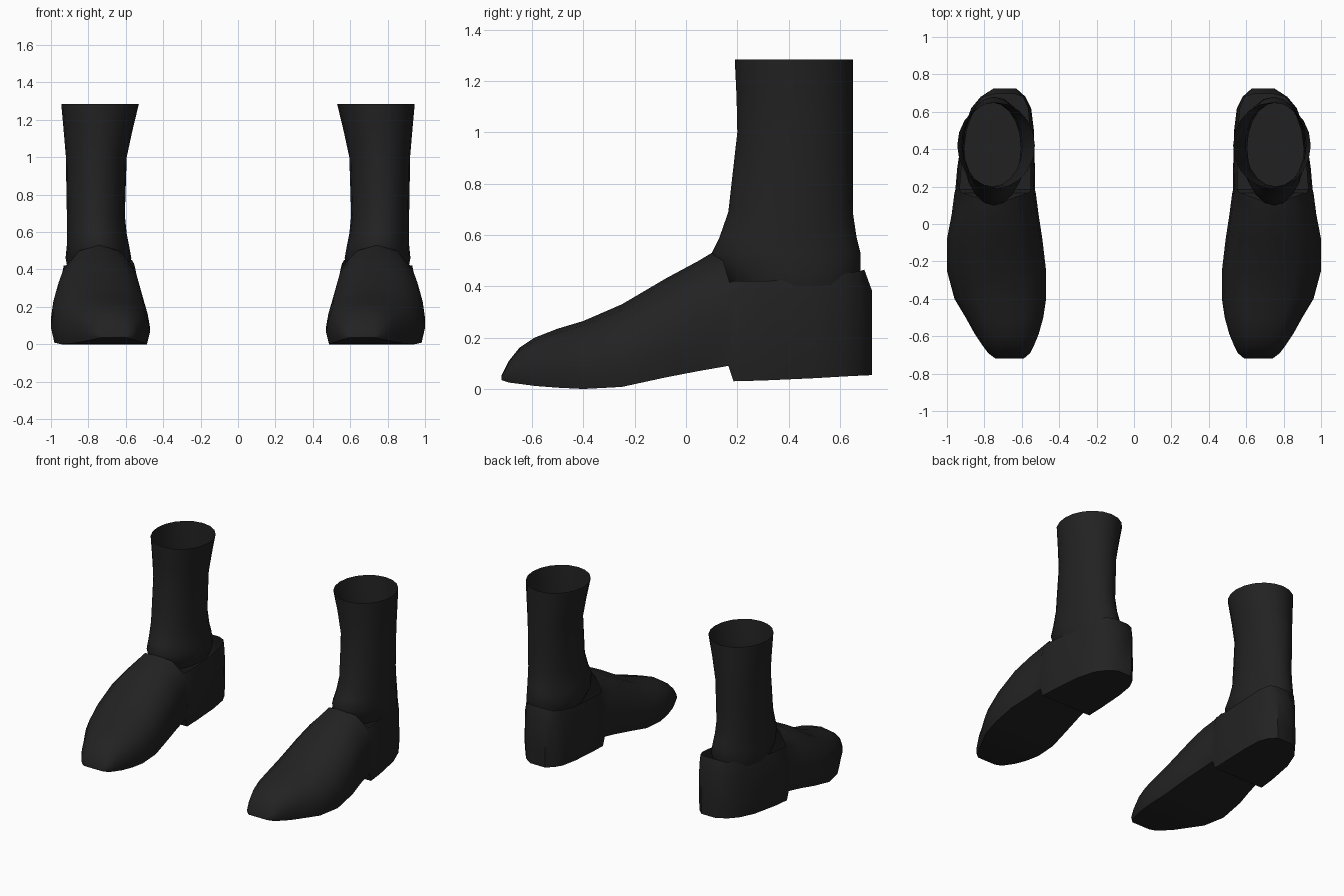
import bpy, bmesh, math

default_cube = bpy.data.objects.get("Cube")
if default_cube:
    bpy.data.objects.remove(default_cube, do_unlink=True)

# One soft black for leather and knit
black = bpy.data.materials.new("soft_black")
black.use_nodes = True
colour = (0.016, 0.016, 0.016, 1)
black.diffuse_color = colour
shader = black.node_tree.nodes["Principled BSDF"]
shader.inputs["Base Color"].default_value = colour
shader.inputs["Roughness"].default_value = 0.8

# Half cross-sections (sideways, upward), from sole centre to top centre
VAMP = [(0, 0), (.93, 0), (1, .25), (.95, .48), (.84, .74), (.5, .93), (0, 1)]
QUARTER = [(0, 0), (.95, 0), (1, .25), (.97, .8), (.89, 1)]
# Slant of the throat, where the vamp ends against the ankle
THROAT = [0, 0, 0, 0, .005, -.02, -.065]

# Stations along the foot: y, inner x, outer x, bottom z, top z
FRONT = [
    (-.72, .59, .74, .035, .05),
    (-.69, .555, .78, .025, .11),
    (-.65, .535, .81, .02, .16),
    (-.59, .51, .85, .012, .20),
    (-.50, .485, .90, .005, .235),
    (-.40, .47, .96, 0, .265),
    (-.25, .47, 1.0, .008, .33),
    (-.08, .49, 1.0, .045, .43),
    (.05, .51, .975, .07, .50),
    (.165, .525, .96, .09, .53),
]
REAR = [
    (.185, .53, .955, .03, .42),
    (.30, .53, .945, .033, .42),
    (.50, .535, .915, .042, .432),
    (.62, .55, .87, .049, .45),
    (.68, .58, .82, .052, .46),
    (.725, .63, .75, .054, .465),
]

# Sock rings: z, front y, back y, inner x, outer x
SOCK = [
    (.40, .18, .66, .59, .91),
    (.46, .13, .68, .57, .922),
    (.53, .10, .68, .583, .915),
    (.59, .13, .665, .595, .915),
    (.69, .165, .65, .605, .915),
    (.85, .183, .65, .60, .918),
    (1.0, .20, .65, .595, .92),
    (1.14, .197, .65, .565, .932),
    (1.285, .19, .65, .53, .945),
]


def finish(bm, name, angle):
    """Turn a bmesh into a smooth-shaded object."""
    bmesh.ops.remove_doubles(bm, verts=bm.verts, dist=0.0001)
    bmesh.ops.recalc_face_normals(bm, faces=bm.faces)
    mesh = bpy.data.meshes.new(name)
    bm.to_mesh(mesh)
    bm.free()
    mesh.materials.append(black)
    obj = bpy.data.objects.new(name, mesh)
    bpy.context.collection.objects.link(obj)
    bpy.ops.object.select_all(action='DESELECT')
    obj.select_set(True)
    bpy.context.view_layer.objects.active = obj
    bpy.ops.object.shade_smooth_by_angle(angle=math.radians(angle))


def bridge(bm, a, b):
    """Join two open rows of vertices with quads."""
    for i in range(len(a) - 1):
        bm.faces.new((a[i], a[i + 1], b[i + 1], b[i]))


def section(bm, station, profile, slant, side):
    """Make a full cross-section row from a half profile."""
    y, inner, outer, low, high = station
    middle, half = (inner + outer) / 2, (outer - inner) / 2
    row = []
    for k in range(1 - len(profile), len(profile)):
        u, v = profile[abs(k)]
        x = middle + math.copysign(u, k) * half
        row.append(bm.verts.new((side * x, y + slant[abs(k)], low + v * (high - low))))
    return row


def build_shoe(name, side):
    bm = bmesh.new()
    flat = [0] * len(VAMP)
    rows = [section(bm, s, VAMP, flat, side) for s in FRONT[:-1]]
    rows.append(section(bm, FRONT[-1], VAMP, THROAT, side))
    for a, b in zip(rows, rows[1:]):
        bridge(bm, a, b)
    bm.faces.new(rows[0][:-1])

    # Heel and open collar continue only the lower part of the section
    heel_back = [0, 0, 0, 0, -.03]
    back = [rows[-1][2:-2]]
    back += [section(bm, s, QUARTER, flat, side) for s in REAR[:-1]]
    back.append(section(bm, REAR[-1], QUARTER, heel_back, side))
    for a, b in zip(back, back[1:]):
        bridge(bm, a, b)
    last = back[-1]
    for i in range(len(last) // 2):
        j = len(last) - 1 - i
        if j - i > 2:
            bm.faces.new((last[i], last[i + 1], last[j - 1], last[j]))
        elif j - i == 2:
            bm.faces.new((last[i], last[i + 1], last[j]))
    finish(bm, name, 40)


def build_sock(name, side, sides=20):
    bm = bmesh.new()
    rows = []
    for z, front, back, inner, outer in SOCK:
        row = []
        for i in range(sides):
            t = math.tau * i / sides
            x = (inner + outer) / 2 + math.cos(t) * (outer - inner) / 2
            y = (front + back) / 2 + math.sin(t) * (back - front) / 2
            row.append(bm.verts.new((side * x, y, z)))
        rows.append(row + row[:1])
    for a, b in zip(rows, rows[1:]):
        bridge(bm, a, b)
    finish(bm, name, 50)


for label, side in (("left", 1), ("right", -1)):
    build_shoe(label + "_shoe", side)
    build_sock(label + "_sock", side)
